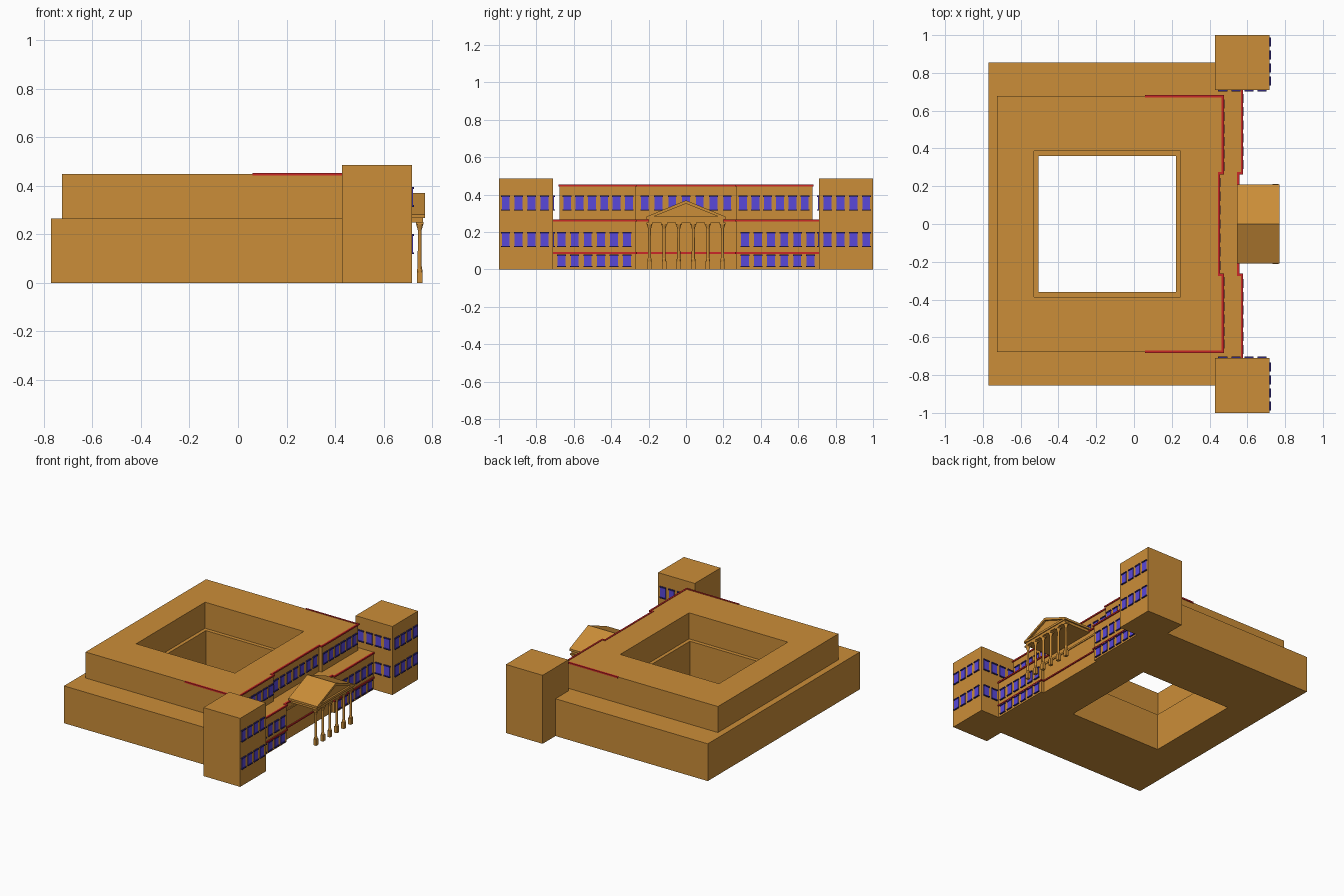
import bpy, bmesh
from mathutils import Vector

if "Cube" in bpy.data.objects:
    bpy.data.objects.remove(bpy.data.objects["Cube"])


def material(name, rgb):
    m = bpy.data.materials.new(name)
    m.diffuse_color = (*rgb, 1)
    m.use_nodes = True
    m.node_tree.nodes["Principled BSDF"].inputs["Base Color"].default_value = m.diffuse_color
    return m


STONE = material("ochre_stone", (0.6, 0.27, 0.04))
TRIM = material("red_trim", (0.6, 0.02, 0.02))
GLASS = material("blue_glass", (0.1, 0.065, 0.7))
FRAME = material("dark_blue_frame", (0.03, 0.02, 0.2))


def finish(bm, name, mat):
    bmesh.ops.recalc_face_normals(bm, faces=bm.faces)
    me = bpy.data.meshes.new(name)
    bm.to_mesh(me)
    bm.free()
    me.materials.append(mat)
    ob = bpy.data.objects.new(name, me)
    bpy.context.collection.objects.link(ob)
    return ob


def add_box(bm, lo, hi):
    lo, hi = Vector(lo), Vector(hi)
    vs = bmesh.ops.create_cube(bm, size=1)["verts"]
    for v in vs:
        v.co = (lo + hi) / 2 + v.co * (hi - lo)


def boxes(name, mat, spans):
    bm = bmesh.new()
    for lo, hi in spans:
        add_box(bm, lo, hi)
    return finish(bm, name, mat)


def extrude(name, loops, vec, mat):
    """Fill one or more closed 3D loops (inner ones are holes) and extrude."""
    bm = bmesh.new()
    for loop in loops:
        vs = [bm.verts.new(p) for p in loop]
        for a, b in zip(vs, vs[1:] + vs[:1]):
            bm.edges.new((a, b))
    bmesh.ops.triangle_fill(bm, edges=bm.edges[:], use_beauty=True, use_dissolve=False)
    ret = bmesh.ops.extrude_face_region(bm, geom=bm.faces[:], use_keep_orig=True)
    moved = [g for g in ret["geom"] if isinstance(g, bmesh.types.BMVert)]
    bmesh.ops.translate(bm, vec=vec, verts=moved)
    return finish(bm, name, mat)


def mirrored(half):
    return half + [(x, -y) for x, y in reversed(half)]


def storey(name, half, court, z0, z1):
    x0, x1, y = court
    hole = [(x0, -y), (x1, -y), (x1, y), (x0, y)]
    loops = [[(*p, z0) for p in l] for l in (mirrored(half), hole)]
    return extrude(name, loops, (0, 0, z1 - z0), STONE)


# Two stepped storeys around the courtyard
storey("lower_block", [(-.77, -.855), (.45, -.855), (.45, -.73), (.57, -.73),
                       (.57, -.27), (.55, -.27)], (-.505, .222, .36), 0, .265)
storey("upper_block", [(-.725, -.677), (.47, -.677), (.47, -.27), (.45, -.27)],
       (-.53, .247, .387), .265, .45)

# Corner towers
for s, side in ((-1, "left"), (1, "right")):
    boxes(side + "_tower", STONE, [((.428, min(s * .71, s), 0), (.717, max(s * .71, s), .487))])


# Red cornices following the stepped facade
def cornice(name, half, z0, z1, t=.006):
    pts = mirrored(half)
    spans = []
    for a, b in zip(pts, pts[1:]):
        spans.append(((min(a[0], b[0]) - t, min(a[1], b[1]) - t, z0),
                      (max(a[0], b[0]) + t, max(a[1], b[1]) + t, z1)))
    boxes(name, TRIM, spans)


facade = [(.572, -.705), (.572, -.268), (.552, -.268)]
cornice("basement_cornice", facade, .083, .092)
cornice("middle_cornice", facade, .257, .267)
cornice("roof_cornice", [(.065, -.677), (.47, -.677), (.47, -.268), (.45, -.268)], .443, .453)

# Windows: pane with projecting lintel and sill
panes, frames = [], []


def window(pos, wall, z0, z1, axis, sign=1):
    def span(half, depth, a, b):
        lo, hi = sorted((wall - sign * .004, wall + sign * depth))
        if axis == "x":
            return (lo, pos - half, a), (hi, pos + half, b)
        return (pos - half, lo, a), (pos + half, hi, b)
    panes.append(span(.021, .004, z0, z1))
    frames.append(span(.024, .009, z1 - .007, z1 + .001))
    frames.append(span(.024, .009, z0 - .001, z0 + .006))


ROWS = ((.12, .20), (.315, .395))
for s in (-1, 1):
    for i in range(4):                       # towers, street face and inner face
        for z0, z1 in ROWS:
            window(s * (.757 + i * .069), .717, z0, z1, "x")
            if z0 > .3 or i > 1:
                window(.47 + i * .069, s * .71, z0, z1, "y", -s)
    for i in range(6):                       # wings
        window(s * (.315 + i * .07), .57, .013, .08, "x")
        window(s * (.315 + i * .07), .57, .12, .20, "x")
        window(s * (.305 + i * .066), .47, .315, .395, "x")
for i in range(7):                           # centre of the upper storey
    window((i - 3) * .0735, .45, .315, .395, "x")
boxes("window_panes", GLASS, panes)
boxes("window_frames", FRAME, frames)

# String course on the recessed centre wall
boxes("centre_string_course", STONE, [((.545, -.268, .208), (.556, .268, .22))])

# Portico: entablature, tympanum, raking gable roof
boxes("entablature", STONE, [((.545, -.2, .25), (.762, .2, .268)),
                             ((.545, -.21, .268), (.768, .21, .283))])
extrude("tympanum", [[(.545, -.2, .28), (.545, .2, .28), (.545, 0, .362)]], (.21, 0, 0), STONE)
extrude("gable_roof", [[(.545, -.21, .268), (.545, -.21, .283), (.545, 0, .37),
                        (.545, .21, .283), (.545, .21, .268), (.545, 0, .352)]],
        (.225, 0, 0), STONE)

# Portico columns: square pedestal, tapered round shaft, flared capital
CX = .749
profile = [(.011, .045), (.011, .055), (.0085, .06), (.0075, .215), (.009, .222), (.015, .243)]
bm = bmesh.new()
for i in range(6):
    y = (i - 2.5) * .078
    add_box(bm, (CX - .011, y - .012, 0), (CX + .011, y + .012, .045))
    add_box(bm, (CX - .015, y - .017, .241), (CX + .015, y + .017, .251))
    for (r0, z0), (r1, z1) in zip(profile, profile[1:]):
        vs = bmesh.ops.create_cone(bm, cap_ends=False, segments=12, radius1=r0,
                                   radius2=r1, depth=z1 - z0)["verts"]
        bmesh.ops.translate(bm, vec=(CX, y, (z0 + z1) / 2), verts=vs)
bmesh.ops.remove_doubles(bm, verts=bm.verts, dist=1e-5)
finish(bm, "portico_columns", STONE)
